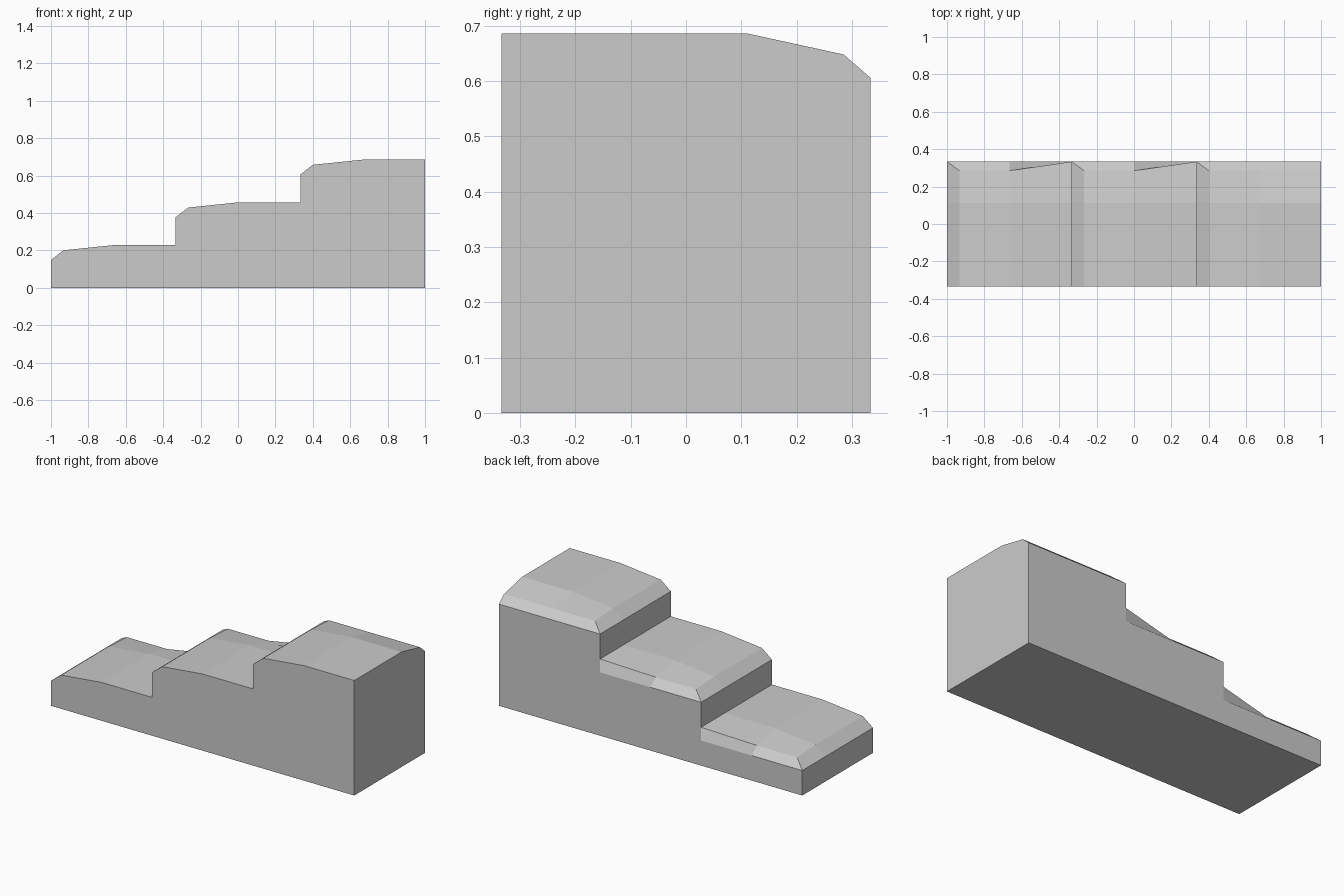
import bpy
import bmesh

if "Cube" in bpy.data.objects:
    bpy.data.objects.remove(bpy.data.objects["Cube"])

W, D = 2 / 3, 1 / 3          # step length, half depth
RISE = 0.2285                # height gained per step
LIP = 0.149                  # low outer rim of the rounded cap
XS = (0.0, 0.067, W / 2, W)
YS = (-D, 0.113, 0.285, D)
TOP = (LIP, 0.201, RISE, RISE)

bm = bmesh.new()


def face(*pts):
    bm.faces.new([bm.verts.new(p) for p in pts])


def cap_point(step, i, j):
    """Point of the rounded cap; column i along x, row j along y."""
    x, y, z = XS[i], YS[j], TOP[i]
    inner = step < 2 and i == 3      # end that meets the next riser
    if i == 0:
        y = D if j >= 2 else y
    elif inner and j == 2:
        y = D
    elif j == 2:
        z = 0.191
    elif j == 3:
        z = LIP
    return (-1 + step * W + x, y, step * RISE + z)


# Rounded caps and risers
for s in range(3):
    for i in range(3):
        for j in range(3):
            pts = []
            for a, b in ((i, j), (i + 1, j), (i + 1, j + 1), (i, j + 1)):
                p = cap_point(s, a, b)
                if p not in pts:
                    pts.append(p)
            face(*pts)
    x = -1 + s * W
    low, high = s * RISE, s * RISE + LIP
    face((x, -D, low), (x, -D, high), (x, D, high), (x, D, low))

# Front wall follows the cap profile, back wall follows the low rim
front = [cap_point(s, i, 0) for s in range(3) for i in range(4)]
back = [(-1 + (s + e) * W, D, s * RISE + LIP) for s in range(3) for e in (0, 1)]
face((-1, -D, 0), (1, -D, 0), *reversed(front))
face((1, D, 0), (-1, D, 0), *back)

# Right end and base
face((1, -D, 0), (1, D, 0), *[cap_point(2, 3, j) for j in (3, 2, 1, 0)])
face((-1, -D, 0), (-1, D, 0), (1, D, 0), (1, -D, 0))

bmesh.ops.remove_doubles(bm, verts=bm.verts, dist=1e-4)
bmesh.ops.recalc_face_normals(bm, faces=bm.faces)
mesh = bpy.data.meshes.new("stepped_block")
bm.to_mesh(mesh)
bm.free()
bpy.context.collection.objects.link(bpy.data.objects.new("stepped_block", mesh))
